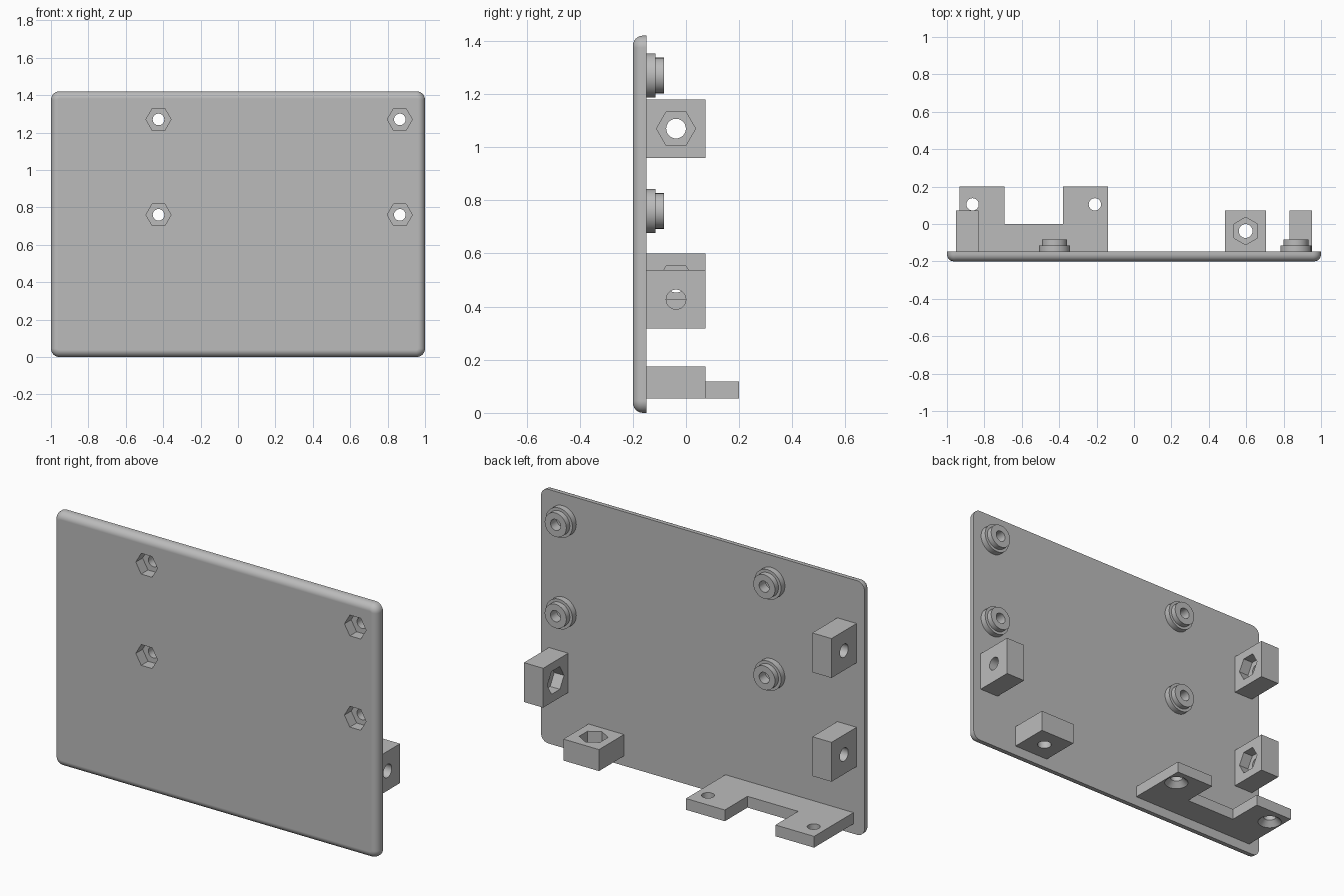
import bpy, bmesh, math
from mathutils import Vector

if "Cube" in bpy.data.objects:
    bpy.data.objects.remove(bpy.data.objects["Cube"], do_unlink=True)

X, Y, Z = Vector((1, 0, 0)), Vector((0, 1, 0)), Vector((0, 0, 1))
FRONT, BACK, BLOCK_Y, BRACKET_Y = -0.2, -0.148, 0.073, 0.2
HEIGHT = 1.42
NUT_DEPTH = 0.06

grey = bpy.data.materials.new("plain grey")
grey.use_nodes = True
grey.diffuse_color = (0.5, 0.5, 0.5, 1)
grey.node_tree.nodes["Principled BSDF"].inputs["Base Color"].default_value = (0.5, 0.5, 0.5, 1)


def finish(name, bm):
    bmesh.ops.recalc_face_normals(bm, faces=bm.faces)
    mesh = bpy.data.meshes.new(name)
    bm.to_mesh(mesh)
    bm.free()
    mesh.materials.append(grey)
    obj = bpy.data.objects.new(name, mesh)
    bpy.context.collection.objects.link(obj)
    return obj


def box(lo, hi):
    bm = bmesh.new()
    bmesh.ops.create_cube(bm, size=1)
    for v in bm.verts:
        v.co = Vector([l + (c + 0.5) * (h - l) for c, l, h in zip(v.co, lo, hi)])
    return bm


def turned(name, origin, axis, point_dir, profile, sides=32):
    """Stack rings of (distance along axis, radius), capped at both ends."""
    bm = bmesh.new()
    side_dir = axis.cross(point_dir)
    rings = []
    for dist, r in profile:
        ring = []
        for i in range(sides):
            a = math.tau * i / sides
            spoke = point_dir * math.cos(a) + side_dir * math.sin(a)
            ring.append(bm.verts.new(Vector(origin) + axis * dist + spoke * r))
        rings.append(ring)
    for a, b in zip(rings, rings[1:]):
        for i in range(sides):
            j = (i + 1) % sides
            bm.faces.new((a[i], a[j], b[j], b[i]))
    bm.faces.new(rings[0])
    bm.faces.new(rings[-1])
    return finish(name, bm)


def activate(obj):
    bpy.ops.object.select_all(action='DESELECT')
    obj.select_set(True)
    bpy.context.view_layer.objects.active = obj


def cut(obj, cutter):
    mod = obj.modifiers.new("cut", 'BOOLEAN')
    mod.operation, mod.solver, mod.object = 'DIFFERENCE', 'EXACT', cutter
    activate(obj)
    bpy.ops.object.modifier_apply(modifier=mod.name)
    bpy.data.objects.remove(cutter, do_unlink=True)


def smooth(obj):
    activate(obj)
    bpy.ops.object.shade_smooth_by_angle(angle=math.radians(30))


def nut_pocket(obj, origin, axis, point_dir, hex_r, hole_r):
    """Hexagonal pocket sunk along axis from origin, with a bolt hole through."""
    cut(obj, turned("hex_cutter", origin, axis, point_dir,
                    [(-0.02, hex_r), (NUT_DEPTH, hex_r)], 6))
    cut(obj, turned("hole_cutter", origin, axis, point_dir,
                    [(-0.02, hole_r), (0.2, hole_r)]))


# Plate with rounded corners and a rounded front rim
bm = box((-1, FRONT, 0), (1, BACK, HEIGHT))
corners = [e for e in bm.edges if abs(e.verts[0].co.y - e.verts[1].co.y) > 0.01]
bmesh.ops.bevel(bm, geom=corners, offset=0.045, segments=8, profile=0.5, affect='EDGES')
rim = [e for e in bm.edges if all(v.co.y < FRONT + 0.001 for v in e.verts)]
bmesh.ops.bevel(bm, geom=rim, offset=0.038, segments=6, profile=0.5, affect='EDGES')
plate = finish("plate", bm)

# Stepped standoffs on the back, with nut pockets opening at the front
for side, x in (("right", -0.425), ("left", 0.865)):
    for level, z in (("lower", 0.76), ("upper", 1.27)):
        front_point = (x, FRONT, z)
        standoff = turned(f"{level}_{side}_standoff", (x, BACK, z), Y, X,
                          [(0, 0.083), (0.034, 0.083), (0.034, 0.067), (0.065, 0.067)])
        nut_pocket(plate, front_point, Y, X, 0.067, 0.031)
        nut_pocket(standoff, front_point, Y, X, 0.067, 0.031)
        smooth(standoff)

smooth(plate)
plate.modifiers.new("even shading", 'WEIGHTED_NORMAL').keep_sharp = True

# Side mounting blocks, nut pockets facing inward
MID_Y = (BACK + BLOCK_Y) / 2
for name, sign, z in (("upper_right_block", -1, 1.07), ("lower_right_block", -1, 0.49),
                      ("left_block", 1, 0.427)):
    inner, outer = sign * 0.832, sign * 0.951
    block = finish(name, box((min(inner, outer), BACK, z - 0.11),
                             (max(inner, outer), BLOCK_Y, z + 0.11)))
    nut_pocket(block, (inner, MID_Y, z), X * sign, Y, 0.0735, 0.037)
    smooth(block)

# Bottom mounting block, nut pocket facing up
bottom = finish("bottom_block", box((0.487, BACK, 0.055), (0.707, BLOCK_Y, 0.175)))
nut_pocket(bottom, (0.597, MID_Y, 0.175), -Z, Y, 0.0735, 0.037)
smooth(bottom)

# Forked bracket with holes countersunk from below
outline = [(-0.932, BACK), (-0.14, BACK), (-0.14, BRACKET_Y), (-0.38, BRACKET_Y),
           (-0.38, 0), (-0.693, 0), (-0.693, BRACKET_Y), (-0.932, BRACKET_Y)]
bm = bmesh.new()
base = bm.faces.new([bm.verts.new((x, y, 0.055)) for x, y in outline])
top = bmesh.ops.extrude_face_region(bm, geom=[base], use_keep_orig=True)["geom"]
for v in top:
    if isinstance(v, bmesh.types.BMVert):
        v.co.z = 0.118
bracket = finish("forked_bracket", bm)
for x in (-0.863, -0.209):
    cut(bracket, turned("countersink_cutter", (x, 0.105, 0.055), Z, X,
                        [(-0.01, 0.073), (0.03, 0.033), (0.1, 0.033)]))
smooth(bracket)
